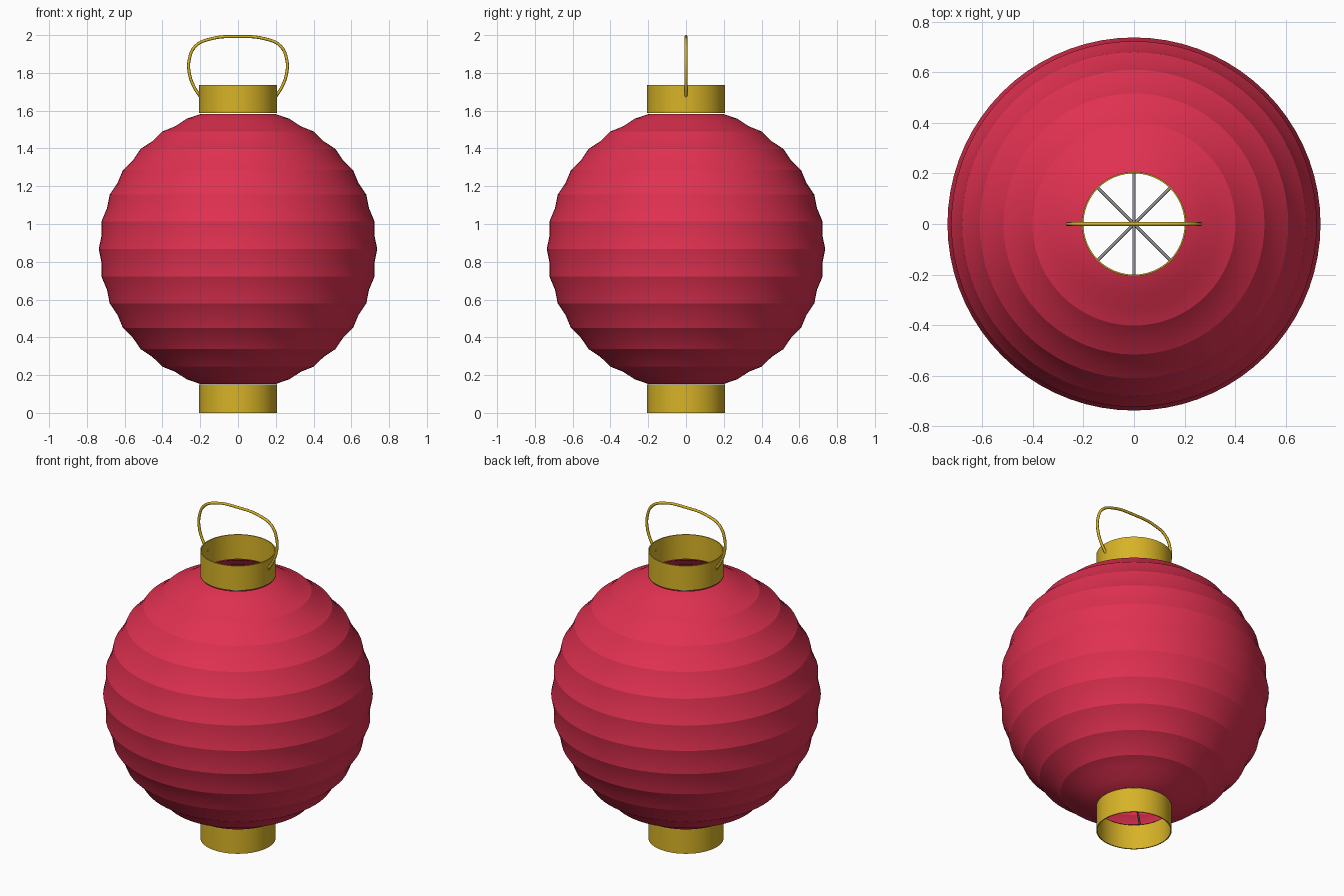
import bpy, bmesh, math
from mathutils import Vector

if "Cube" in bpy.data.objects:
    bpy.data.objects.remove(bpy.data.objects["Cube"])


def material(name, rgb):
    m = bpy.data.materials.new(name)
    m.diffuse_color = (*rgb, 1)
    m.use_nodes = True
    m.node_tree.nodes["Principled BSDF"].inputs["Base Color"].default_value = m.diffuse_color
    return m


RED = material("red paper", (0.74, 0.03, 0.08))
GOLD = material("gold", (0.68, 0.45, 0.02))
GREY = material("grey wire", (0.32, 0.32, 0.33))


def finish(name, bm, mat, angle):
    me = bpy.data.meshes.new(name)
    bm.to_mesh(me)
    bm.free()
    me.materials.append(mat)
    me.polygons.foreach_set("use_smooth", [True] * len(me.polygons))
    me.set_sharp_from_angle(angle=math.radians(angle))
    ob = bpy.data.objects.new(name, me)
    bpy.context.collection.objects.link(ob)
    return ob


def lathe(name, profile, mat, closed=False, angle=30, n=72):
    """Spin (radius, z) points round z; an upward profile faces outward."""
    bm = bmesh.new()
    rings = [[bm.verts.new((r * math.cos(math.tau * j / n), r * math.sin(math.tau * j / n), z))
              for j in range(n)] for r, z in profile]
    if closed:
        rings.append(rings[0])
    for a, b in zip(rings, rings[1:]):
        for j in range(n):
            k = (j + 1) % n
            bm.faces.new((a[j], a[k], b[k], b[j]))
    return finish(name, bm, mat, angle)


def wire(name, points, radius, mat, kind="POLY"):
    """Round wire along a path, turned into a mesh."""
    cu = bpy.data.curves.new(name, "CURVE")
    cu.dimensions = "3D"
    cu.bevel_depth = radius
    cu.bevel_resolution = 2
    cu.resolution_u = 8
    cu.use_fill_caps = True
    if kind == "BEZIER":
        sp = cu.splines.new("BEZIER")
        sp.bezier_points.add(len(points) - 1)
        for p, co in zip(sp.bezier_points, points):
            p.co = co
            p.handle_left_type = p.handle_right_type = "AUTO"
    else:
        sp = cu.splines.new("POLY")
        sp.points.add(len(points) - 1)
        for p, co in zip(sp.points, points):
            p.co = (*co, 1)
    cu.materials.append(mat)
    ob = bpy.data.objects.new(name, cu)
    bpy.context.collection.objects.link(ob)
    return ob


# Paper body: ribs on a near-sphere, paper sagging inward between them
MID, RX, RZ, STEP = 0.8675, 0.737, 0.742, 11.4
profile = []
for i in range(-13, 14):
    a = math.radians(max(-77, min(77, i * STEP / 2)))
    sag = 0.011 if i % 2 and abs(i) < 13 else 0
    profile.append(((RX - sag) * math.cos(a), MID + (RZ - sag) * math.sin(a)))
lathe("paper_body", profile, RED, angle=16)

# Gold collars: thin open tubes at both ends
for name, z0, z1 in (("bottom_collar", 0, 0.15), ("top_collar", 1.587, 1.735)):
    lathe(name, [(0.206, z0), (0.206, z1), (0.200, z1), (0.200, z0)], GOLD, closed=True)

# Carrying handle: mirrored wire loop through the top collar
half = [(0.200, 1.675), (0.232, 1.725), (0.258, 1.80), (0.258, 1.87), (0.225, 1.942), (0.14, 1.981)]
path = [(-x, 0, z) for x, z in half] + [(0, 0, 1.992)] + [(x, 0, z) for x, z in reversed(half)]
wire("handle", path, 0.008, GOLD, "BEZIER")

# Inner wire spreaders: a cross near each end
for name, z, turn in (("upper_spreader", 1.485, 0), ("lower_spreader", 0.25, 45)):
    for k in range(2):
        a = math.radians(turn + 90 * k)
        d = Vector((math.cos(a), math.sin(a), 0)) * 0.39
        c = Vector((0, 0, z))
        wire(f"{name}_{k + 1}", [c - d, c + d], 0.006, GREY)
